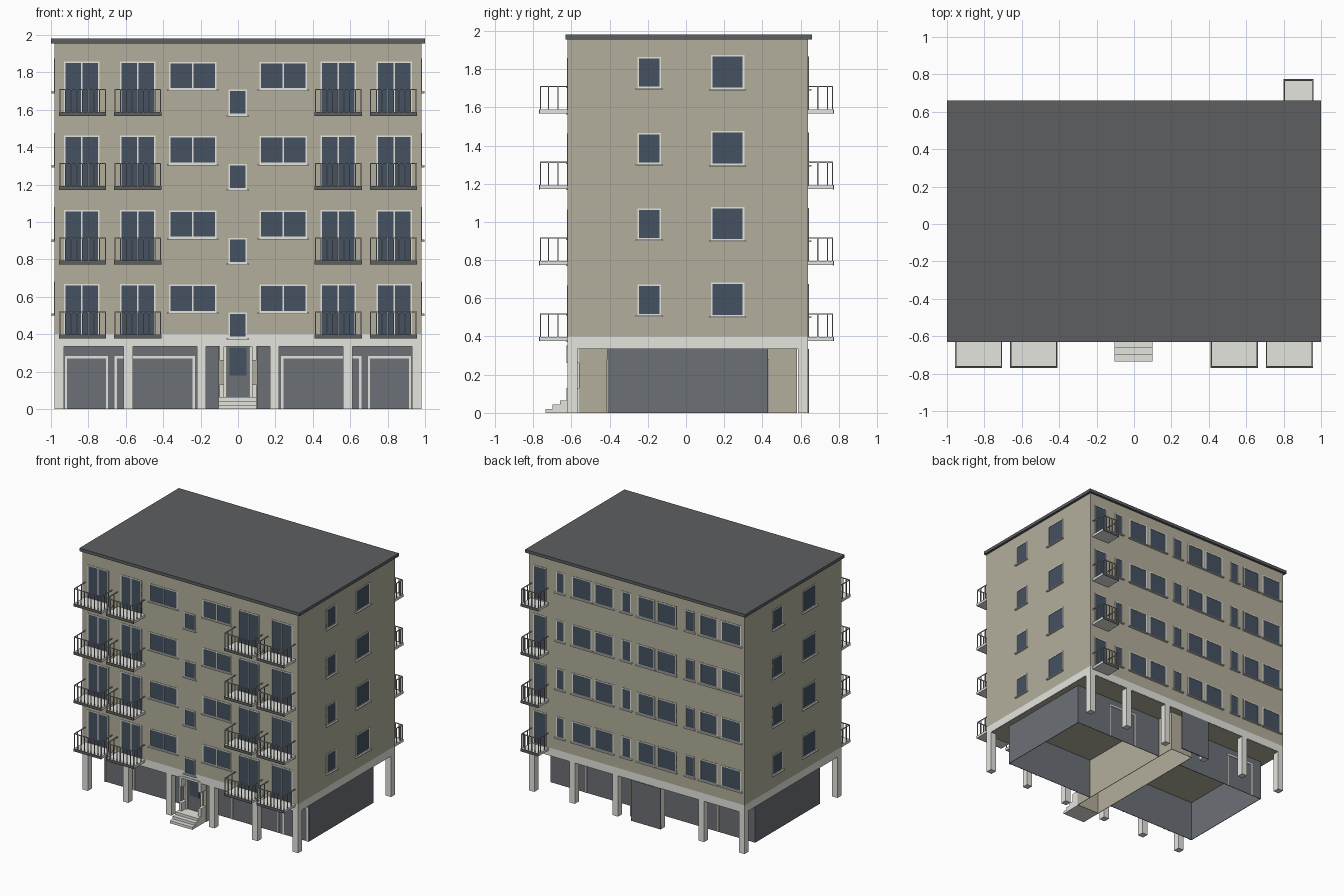
import bpy, bmesh

if "Cube" in bpy.data.objects:
    bpy.data.objects.remove(bpy.data.objects["Cube"])

def mat(name, rgb):
    m = bpy.data.materials.new(name)
    m.diffuse_color = (*rgb, 1)
    m.use_nodes = True
    m.node_tree.nodes["Principled BSDF"].inputs["Base Color"].default_value = m.diffuse_color
    return m

WALL = mat("beige_wall", (0.45, 0.43, 0.335))
LIGHT = mat("light_concrete", (0.78, 0.78, 0.74))
DARK = mat("dark_roof", (0.11, 0.113, 0.117))
GLASS = mat("blue_glass", (0.06, 0.085, 0.12))
GREY = mat("garage_grey", (0.15, 0.16, 0.18))
METAL = mat("rail_metal", (0.45, 0.45, 0.42))

XW, YF, YB = 0.98, -0.62, 0.64      # wall planes
PITCH, FLOORS = 0.397, 4
parts = {}

def box(part, m, x0, x1, y0, y1, z0, z1):
    """Add an axis-aligned box to the named part."""
    bm = parts.setdefault(part, (bmesh.new(), m))[0]
    x0, x1 = sorted((x0, x1))
    y0, y1 = sorted((y0, y1))
    vs = bmesh.ops.create_cube(bm, size=1)["verts"]
    for v in vs:
        v.co = ((x0 + x1) / 2 + v.co.x * (x1 - x0),
                (y0 + y1) / 2 + v.co.y * (y1 - y0),
                (z0 + z1) / 2 + v.co.z * (z1 - z0))

def wall_box(part, m, side, u0, u1, d0, d1, z0, z1):
    """Box placed on a facade: u along the wall, d outward from it."""
    if side == "front":
        box(part, m, u0, u1, YF - d0, YF - d1, z0, z1)
    elif side == "back":
        box(part, m, u0, u1, YB + d0, YB + d1, z0, z1)
    elif side == "right":
        box(part, m, XW + d0, XW + d1, u0, u1, z0, z1)
    else:
        box(part, m, -XW - d0, -XW - d1, u0, u1, z0, z1)

def window(side, u0, u1, z0, z1, panes=1, sill=True):
    t = 0.008
    wall_box(side + "_window_glass", GLASS, side, u0, u1, -0.01, 0.001, z0, z1)
    fr = side + "_window_frames"
    for i in range(panes + 1):
        u = u0 + (u1 - u0 - t) * i / panes
        wall_box(fr, LIGHT, side, u, u + t, -0.01, 0.004, z0, z1)
    for z in (z0, z1 - t):
        wall_box(fr, LIGHT, side, u0, u1, -0.01, 0.004, z, z + t)
    if sill:
        out = 0.009 if side == "front" else 0.016
        wall_box(side + "_window_sills", LIGHT, side, u0 - 0.01, u1 + 0.01, -0.01, out, z0 - 0.008, z0)

def balcony(side, u0, u1, z, D):
    n, r = side + "_balcony", 0.003
    wall_box(n + "_slabs", LIGHT, side, u0, u1, -0.01, D, z - 0.01, z + 0.01)
    wall_box(n + "_trim", DARK, side, u0, u1, D, D + 0.004, z - 0.011, z + 0.011)
    a, b, o = u0 + 0.004, u1 - 0.004, D - 0.003
    rail = n + "_railings"
    # handrail on three sides
    wall_box(rail, METAL, side, a, b, o - r, o + r, z + 0.128, z + 0.134)
    for u in (a, b):
        wall_box(rail, METAL, side, u - r, u + r, 0, o, z + 0.128, z + 0.134)
    # upright bars
    count = round((b - a) / 0.031)
    for i in range(count + 1):
        u = a + (b - a) * i / count
        wall_box(rail, METAL, side, u - r, u + r, o - r, o + r, z, z + 0.13)
    for u in (a, b):
        for d in (0.05, 0.1):
            wall_box(rail, METAL, side, u - r, u + r, d - r, d + r, z, z + 0.13)

# main volume, base slab and roof
box("upper_walls", WALL, -XW, XW, YF, YB, 0.40, 1.957)
box("base_slab", LIGHT, -XW, XW, YF, YB, 0.336, 0.40)
box("slab_underside", WALL, -XW + 0.002, XW - 0.002, YF + 0.002, YB - 0.002, 0.334, 0.34)
box("roof", DARK, -1, 1, -0.63, 0.66, 1.955, 1.98)

# windows and balconies on every floor
back_windows = [(0.655, 0.73), (0.41, 0.585), (0.21, 0.38), (0.05, 0.135), (-0.165, -0.01),
                (-0.36, -0.19), (-0.525, -0.445), (-0.735, -0.575), (-0.95, -0.77)]
for f in range(FLOORS):
    h = f * PITCH
    for s in (-1, 1):
        for u0, u1 in ((0.74, 0.93), (0.44, 0.63)):
            a, b = sorted((s * u0, s * u1))
            window("front", a, b, 0.39 + h, 0.668 + h, 2, False)
        for u0, u1 in ((0.705, 0.957), (0.41, 0.662)):
            a, b = sorted((s * u0, s * u1))
            balcony("front", a, b, 0.387 + h, 0.145)
        a, b = sorted((s * 0.115, s * 0.37))
        window("front", a, b, 0.517 + h, 0.665 + h, 2)
    window("front", -0.052, 0.048, 0.38 + h, 0.517 + h)
    # side windows, turned half round on the left side
    for side, k in (("right", 1), ("left", -1)):
        for u0, u1, z0, z1 in ((-0.255, -0.13, 0.51, 0.672), (0.13, 0.305, 0.505, 0.682)):
            a, b = sorted((0.01 + k * (u0 - 0.01), 0.01 + k * (u1 - 0.01)))
            window(side, a, b, z0 + h, z1 + h)
    for a, b in back_windows:
        window("back", a, b, 0.505 + h, 0.675 + h)
    window("back", 0.82, 0.94, 0.395 + h, 0.675 + h, 1, False)
    balcony("back", 0.80, 0.96, 0.387 + h, 0.13)

# columns
for x in (-0.955, -0.5875, -0.195, 0.195, 0.5875, 0.955):
    for y0, y1 in ((YF, -0.567), (0.587, YB)):
        box("columns", LIGHT, x - 0.025, x + 0.025, y0, y1, 0, 0.336)

# hollow, open-bottomed garages either side of a through hall
T, TOP = 0.004, 0.336
for s in (-1, 1):
    box("garage_walls", GREY, s * (0.93 - T), s * 0.93, -0.41, 0.43, 0, TOP)
    for y in (-0.41, 0.43 - T):
        box("garage_walls", GREY, s * 0.105, s * 0.93, y, y + T, 0, TOP)
    box("hall_walls", WALL, s * (0.105 - T), s * 0.105, -0.56, 0.58, 0, TOP)
for y in (-0.56, 0.58 - T):
    box("hall_walls", WALL, -0.105, 0.105, y, y + T, 0, TOP)

# grey screen panel behind the rear hall
box("rear_panel", GREY, -0.22, 0.05, 0.634, 0.643, 0, 0.335)

# garage door frames
def door_frame(u0, u1, y, out):
    for u in (u0, u1 - 0.012):
        box("garage_door_frames", LIGHT, u, u + 0.012, y, y + out, 0, 0.28)
    box("garage_door_frames", LIGHT, u0, u1, y, y + out, 0.27, 0.282)

for s in (-1, 1):
    for u0, u1 in ((0.23, 0.66), (0.695, 0.925)):
        a, b = sorted((s * u0, s * u1))
        door_frame(a, b, -0.41, -0.005)
door_frame(0.35, 0.61, 0.43, 0.005)
door_frame(-0.84, -0.59, 0.43, 0.005)

# entrance door, surround and side brackets
box("entrance_door", GREY, -0.06, 0.06, -0.565, -0.556, 0.06, TOP)
box("entrance_door_glass", GLASS, -0.045, 0.045, -0.568, -0.56, 0.18, 0.325)
box("entrance_surround", LIGHT, -0.08, 0.08, -0.625, -0.60, 0.335, 0.352)
for s in (-1, 1):
    box("entrance_surround", LIGHT, s * 0.062, s * 0.08, -0.575, -0.557, 0.06, 0.34)
    for z0, z1 in ((0.06, 0.13), (0.26, 0.345)):
        box("entrance_brackets", LIGHT, s * 0.075, s * 0.1, -0.625, -0.56, z0, z1)

# front steps
for i in range(3):
    box("front_steps", LIGHT, -0.105, 0.10, -0.735 + i * 0.037, -0.56, i * 0.0215, (i + 1) * 0.0215)

for name, (bm, m) in parts.items():
    me = bpy.data.meshes.new(name)
    bm.to_mesh(me)
    bm.free()
    me.materials.append(m)
    bpy.context.collection.objects.link(bpy.data.objects.new(name, me))
